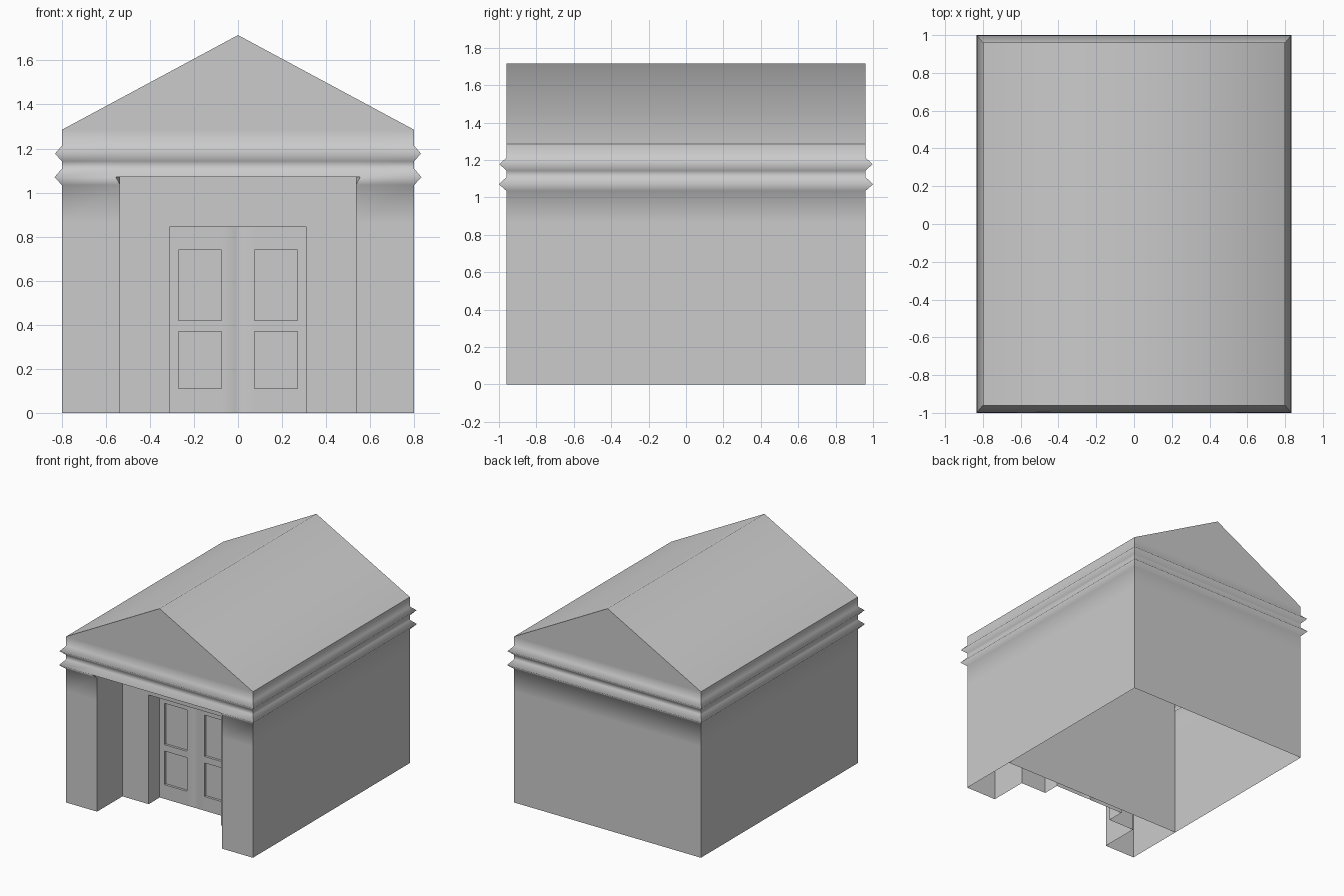
import bpy, bmesh, math

if "Cube" in bpy.data.objects:
    bpy.data.objects.remove(bpy.data.objects["Cube"])

X, Y = 0.80, 0.96            # half size of the body
A, TOP = 0.535, 1.07         # porch opening half width and height
PORCH, DOOR = -0.65, -0.515  # y of porch back wall and of the doors
DX, DH = 0.31, 0.845         # doorway half width and height
EAVE, RIDGE = 1.285, 1.715


def finish(name, bm, merge=True):
    if merge:
        bmesh.ops.remove_doubles(bm, verts=bm.verts, dist=1e-5)
    me = bpy.data.meshes.new(name)
    bm.to_mesh(me)
    bm.free()
    ob = bpy.data.objects.new(name, me)
    bpy.context.collection.objects.link(ob)
    return ob


def face(bm, *pts):
    return bm.faces.new([bm.verts.new(p) for p in pts])


def wall(bm, p, q, z0, z1):
    """Upright panel from plan point p to q."""
    face(bm, (*p, z0), (*q, z0), (*q, z1), (*p, z1))


# Outer shell: stacked rings with two pointed mouldings, open underneath
levels = [(0, 0), (0.86, 0), (1.035, 0), (TOP, 1), (1.108, 0),
          (1.143, 0), (1.177, 0.93), (1.212, 0), (EAVE, 0)]
bm = bmesh.new()
rings = []
for z, out in levels:
    x, y = X + 0.033 * out, Y + 0.04 * out
    a = A + 0.02 if z == TOP else A
    plan = [(-x, -y), (-a, -y), (a, -y), (x, -y), (x, y), (-x, y)]
    rings.append([bm.verts.new((px, py, z)) for px, py in plan])
for k in range(len(rings) - 1):
    lo, hi = rings[k], rings[k + 1]
    for i in range(6):
        if i == 1 and k < 3:      # porch opening
            continue
        j = (i + 1) % 6
        bm.faces.new((lo[i], lo[j], hi[j], hi[i]))

# Gables and roof slopes
e = rings[-1]
rf, rb = bm.verts.new((0, -Y, RIDGE)), bm.verts.new((0, Y, RIDGE))
bm.faces.new((e[0], e[1], e[2], e[3], rf))
bm.faces.new((e[4], e[5], rb))
bm.faces.new((e[3], e[4], rb, rf))
bm.faces.new((e[5], e[0], rf, rb))

# Smooth mouldings and ridge, crisp corners, gables and eaves
bm.normal_update()
for f in bm.faces:
    f.smooth = True
for ed in bm.edges:
    za, zb = (v.co.z for v in ed.verts)
    upright = abs(za - zb) > 0.001
    at_eave = abs(za - EAVE) < 0.001 and abs(zb - EAVE) < 0.001
    if at_eave or (upright and ed.is_manifold and ed.calc_face_angle() > 0.5):
        ed.smooth = False
finish("building_shell", bm, merge=False)

# Porch recess: side walls, back wall around the doorway, ceiling
bm = bmesh.new()
wall(bm, (-A, -Y), (-A, PORCH), 0, TOP)
wall(bm, (A, PORCH), (A, -Y), 0, TOP)
wall(bm, (-A, PORCH), (-DX, PORCH), 0, TOP)
wall(bm, (DX, PORCH), (A, PORCH), 0, TOP)
wall(bm, (-DX, PORCH), (DX, PORCH), DH, TOP)
tip = (A + 0.02, -Y - 0.04)
face(bm, (-tip[0], tip[1], TOP), (-A, -Y, TOP), (-A, PORCH, TOP),
     (A, PORCH, TOP), (A, -Y, TOP), (*tip, TOP))
# small triangles closing the cut ends of the lower moulding
face(bm, (-A, -Y, 1.035), (-A, -Y, TOP), (-tip[0], tip[1], TOP))
face(bm, (A, -Y, TOP), (A, -Y, 1.035), (*tip, TOP))
finish("porch_recess", bm)

# Doorway reveal
bm = bmesh.new()
wall(bm, (-DX, PORCH), (-DX, DOOR), 0, DH)
wall(bm, (DX, DOOR), (DX, PORCH), 0, DH)
face(bm, (-DX, PORCH, DH), (-DX, DOOR, DH), (DX, DOOR, DH), (DX, PORCH, DH))
finish("doorway_reveal", bm)

# Door leaf with two sunken panels and a centre groove, mirrored
bm = bmesh.new()
xs = [(0, DOOR + 0.005), (0.008, DOOR), (0.075, DOOR), (0.27, DOOR), (DX, DOOR)]
zs = [0, 0.11, 0.37, 0.42, 0.74, DH]
sink = 0.018
for i in range(4):
    for k in range(5):
        p, q, z0, z1 = xs[i], xs[i + 1], zs[k], zs[k + 1]
        if i == 2 and k in (1, 3):
            c = [(p[0], z0), (q[0], z0), (q[0], z1), (p[0], z1)]
            face(bm, *[(x, DOOR + sink, z) for x, z in c])
            for n in range(4):
                (xa, za), (xb, zb) = c[n], c[(n + 1) % 4]
                face(bm, (xa, DOOR, za), (xb, DOOR, zb),
                     (xb, DOOR + sink, zb), (xa, DOOR + sink, za))
        else:
            wall(bm, p, q, z0, z1)
door = finish("double_door", bm)
door.modifiers.new("mirror", 'MIRROR').use_clip = True
bpy.context.view_layer.objects.active = door
door.select_set(True)
bpy.ops.object.shade_smooth_by_angle(angle=math.radians(70))

# Inner partition behind the porch, seen through the open underside
bm = bmesh.new()
wall(bm, (X, -0.48), (-X, -0.48), 0, EAVE)
finish("inner_partition", bm)
